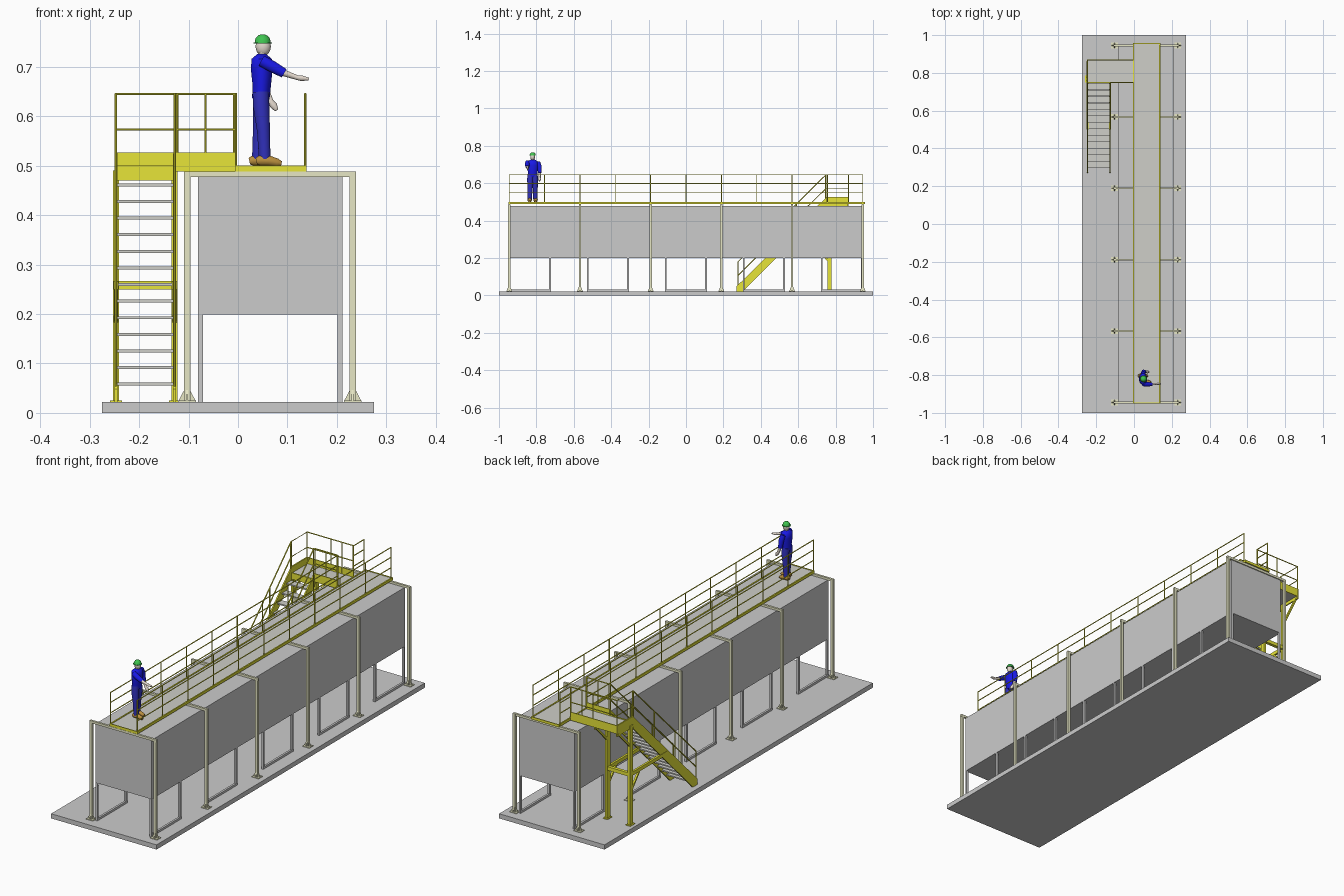
import bpy, bmesh, math
from mathutils import Vector, Matrix

if "Cube" in bpy.data.objects:
    bpy.data.objects.remove(bpy.data.objects["Cube"])


def material(name, rgb):
    m = bpy.data.materials.new(name)
    m.diffuse_color = (*rgb, 1)
    m.use_nodes = True
    m.node_tree.nodes["Principled BSDF"].inputs["Base Color"].default_value = m.diffuse_color
    return m


YELLOW = material("yellow", (0.80, 0.78, 0.04))
PALE = material("pale_yellow", (0.80, 0.80, 0.56))
GRATE = material("grating_grey", (0.62, 0.62, 0.58))
SHIRT = material("blue", (0.01, 0.01, 0.80))
NAVY = material("navy", (0.03, 0.03, 0.50))
SKIN = material("skin", (0.78, 0.70, 0.62))
BROWN = material("brown", (0.50, 0.28, 0.05))
GREEN = material("green", (0.05, 0.55, 0.08))


def box(bm, x0, x1, y0, y1, z0, z1):
    m = Matrix.Translation(((x0 + x1) / 2, (y0 + y1) / 2, (z0 + z1) / 2))
    m = m @ Matrix.Diagonal((x1 - x0, y1 - y0, z1 - z0, 1))
    bmesh.ops.create_cube(bm, size=1, matrix=m)


def tube(bm, pts, radii, n=8, flat=1.0):
    """Tapered tube through pts; flat squashes the section sideways to x."""
    pts = [Vector(p) for p in pts]
    if not isinstance(radii, (list, tuple)):
        radii = [radii] * len(pts)
    rings = []
    for i, p in enumerate(pts):
        t = (pts[min(i + 1, len(pts) - 1)] - pts[max(i - 1, 0)]).normalized()
        u = t.cross((0, 1, 0)) if abs(t.y) < 0.9 else t.cross((0, 0, 1))
        u.normalize()
        v = t.cross(u)
        rings.append([bm.verts.new(p + radii[i] * (flat * u * math.cos(a) + v * math.sin(a)))
                      for a in (2 * math.pi * (k + 0.5) / n for k in range(n))])
    for a, b in zip(rings, rings[1:]):
        for k in range(n):
            bm.faces.new((a[k], a[(k + 1) % n], b[(k + 1) % n], b[k]))
    bm.faces.new(rings[0])
    bm.faces.new(rings[-1])


def plate(bm, profile, axis, c, half):
    """Extrude a 2D profile, (a, z), to a plate across x or y, centred on c."""
    def at(a, z, o):
        return (c + o, a, z) if axis == "x" else (a, c + o, z)
    f = bm.faces.new([bm.verts.new(at(a, z, -half)) for a, z in profile])
    g = bmesh.ops.extrude_face_region(bm, geom=[f])["geom"]
    d = Vector((2 * half, 0, 0) if axis == "x" else (0, 2 * half, 0))
    bmesh.ops.translate(bm, vec=d, verts=[v for v in g if isinstance(v, bmesh.types.BMVert)])


def finish(name, bm, mat=None, smooth=False):
    bmesh.ops.recalc_face_normals(bm, faces=bm.faces)
    me = bpy.data.meshes.new(name)
    bm.to_mesh(me)
    bm.free()
    ob = bpy.data.objects.new(name, me)
    bpy.context.collection.objects.link(ob)
    if mat:
        me.materials.append(mat)
    if smooth:
        bpy.ops.object.select_all(action="DESELECT")
        ob.select_set(True)
        bpy.context.view_layer.objects.active = ob
        bpy.ops.object.shade_smooth_by_angle(angle=math.radians(50))
    return ob


# base slab and tank body
bm = bmesh.new()
box(bm, -0.275, 0.275, -1, 1, 0, 0.022)
finish("base_slab", bm)
bm = bmesh.new()
box(bm, -0.081, 0.211, -0.945, 0.945, 0.199, 0.478)
finish("tank_body", bm)

# U-shaped support frames under the tank
bm = bmesh.new()
for i in range(5):
    y = -0.947 + i * 0.417
    for x in (-0.081, 0.201):
        for yy in (y, y + 0.214):
            box(bm, x, x + 0.01, yy, yy + 0.01, 0.022, 0.2)
        box(bm, x, x + 0.01, y + 0.01, y + 0.214, 0.022, 0.032)
finish("tank_legs", bm)

# portal frames: posts, cross beams, foot plates and gussets
bays = [-0.945 + i * 0.378 for i in range(6)]
bm = bmesh.new()
for y in bays:
    box(bm, -0.109, 0.239, y - 0.005, y + 0.005, 0.477, 0.488)
    for x in (-0.103, 0.232):
        box(bm, x - 0.0065, x + 0.0065, y - 0.006, y + 0.006, 0.022, 0.487)
        box(bm, x - 0.018, x + 0.018, y - 0.015, y + 0.015, 0.022, 0.025)
        for axis, a, c, w in (("y", x, y, 0.017), ("x", y, x, 0.014)):
            plate(bm, [(a - w, 0.025), (a + w, 0.025), (a + 0.006, 0.046), (a - 0.006, 0.046)],
                  axis, c, 0.002)
finish("portal_frames", bm, PALE)

# walkway deck and edge beams
bm = bmesh.new()
box(bm, 0, 0.133, -0.945, 0.953, 0.49, 0.497)
box(bm, -0.247, -0.005, 0.752, 0.866, 0.49, 0.497)
finish("walkway_deck", bm, GRATE)
bm = bmesh.new()
for x in (-0.006, 0.133):
    box(bm, x, x + 0.006, -0.949, 0.957, 0.488, 0.5)
for y in (-0.949, 0.953):
    box(bm, 0, 0.133, y, y + 0.004, 0.488, 0.5)
finish("walkway_edge_beams", bm, YELLOW)

# walkway guard rails, left side open at the stair landing
R = 0.0024
bm = bmesh.new()
for x, runs in ((0.136, [(-0.945, 0.945)]), (-0.004, [(-0.945, 0.75), (0.868, 0.945)])):
    for a, b in runs:
        for z in (0.549, 0.598, 0.645):
            tube(bm, [(x, a, z), (x, b, z)], R)
        ys = [-0.945 + i * 0.189 for i in range(11)]
        for y in {a, b, *[v for v in ys if a < v < b - 0.02]}:
            tube(bm, [(x, y, 0.49), (x, y, 0.646)], R)
finish("walkway_rails", bm, YELLOW)

# landing: beams, toe plates, legs, braces
XL, XR = -0.247, -0.128
bm = bmesh.new()
box(bm, XL - 0.003, XL + 0.003, 0.745, 0.87, 0.475, 0.527)
box(bm, XL, -0.006, 0.866, 0.87, 0.488, 0.527)
box(bm, XR, -0.006, 0.748, 0.752, 0.488, 0.527)
box(bm, XL, XR, 0.746, 0.752, 0.47, 0.5)
box(bm, XR - 0.003, XR + 0.003, 0.752, 0.866, 0.475, 0.49)
for x in (XL, XR):
    box(bm, x - 0.006, x + 0.006, 0.756, 0.779, 0.022, 0.49)
    box(bm, x - 0.012, x + 0.012, 0.75, 0.785, 0.022, 0.025)
    box(bm, x - 0.005, x + 0.005, 0.5, 0.757, 0.25, 0.267)
    tube(bm, [(x, 0.768, 0.39), (x, 0.86, 0.485)], 0.006, 4)
    tube(bm, [(x, 0.70, 0.255), (x, 0.768, 0.175)], 0.006, 4)
box(bm, XL, XR, 0.76, 0.775, 0.25, 0.267)
finish("landing_frame", bm, YELLOW)

# landing rails
bm = bmesh.new()
for z in (0.573, 0.645):
    tube(bm, [(XR + 0.005, 0.75, z), (-0.006, 0.75, z)], R)
    tube(bm, [(XL, 0.75, z), (XL, 0.868, z), (-0.006, 0.868, z)], R)
for x, y in ((XR + 0.005, 0.75), (-0.066, 0.75), (-0.008, 0.75), (XL, 0.75), (XL, 0.868),
             (XR + 0.005, 0.868), (-0.066, 0.868), (-0.008, 0.868)):
    tube(bm, [(x, y, 0.49), (x, y, 0.646)], R)
finish("landing_rails", bm, YELLOW)

# stair stringers with handrails
bm = bmesh.new()
for x in (XL, XR):
    plate(bm, [(0.27, 0.022), (0.305, 0.022), (0.75, 0.468), (0.75, 0.525), (0.27, 0.048)],
          "x", x, 0.003)
    tube(bm, [(x, 0.278, 0.035), (x, 0.278, 0.18), (x, 0.748, 0.645)], 0.0028)
    tube(bm, [(x, 0.278, 0.107), (x, 0.748, 0.572)], 0.0028)
    for y in (0.435, 0.59, 0.746):
        z = 0.18 + (y - 0.278) * 0.989
        tube(bm, [(x, y, z - 0.14), (x, y, z)], 0.0028)
finish("stair_stringers_and_handrails", bm, YELLOW)

# stair treads
bm = bmesh.new()
for i in range(13):
    z, y = 0.058 + i * 0.0336, 0.297 + i * 0.0345
    box(bm, XL + 0.003, XR - 0.003, y, y + 0.034, z - 0.003, z + 0.003)
finish("stair_treads", bm, GRATE)

# worker facing +x, one arm pointing
X, Y = 0.048, -0.82
bm = bmesh.new()
tube(bm, [(X - 0.002, Y, 0.635), (X, Y, 0.66), (X, Y, 0.695), (X, Y, 0.716), (X, Y, 0.726)],
     [0.025, 0.026, 0.031, 0.029, 0.012], 16, 0.72)
tube(bm, [(X, Y - 0.027, 0.712), (X + 0.022, Y - 0.029, 0.70), (X + 0.045, Y - 0.028, 0.687)],
     [0.012, 0.012, 0.010], 12)
tube(bm, [(X, Y + 0.028, 0.713), (X + 0.003, Y + 0.037, 0.69), (X + 0.007, Y + 0.038, 0.655)],
     [0.012, 0.012, 0.010], 12)
finish("worker_shirt", bm, SHIRT, True)

bm = bmesh.new()
for s, dx in ((-1, 0.006), (1, -0.008)):
    tube(bm, [(X - 0.002, Y + s * 0.010, 0.648), (X - 0.001, Y + s * 0.013, 0.62),
              (X + dx * 0.6, Y + s * 0.014, 0.57), (X + dx, Y + s * 0.015, 0.513)],
         [0.017, 0.017, 0.0135, 0.012], 12)
finish("worker_trousers", bm, NAVY, True)

bm = bmesh.new()
for s, dx in ((-1, 0.006), (1, -0.008)):
    x, y = X + dx, Y + s * 0.016
    tube(bm, [(x - 0.017, y, 0.509), (x - 0.008, y, 0.511), (x + 0.008, y, 0.510),
              (x + 0.025, y, 0.506), (x + 0.034, y, 0.504)],
         [0.007, 0.012, 0.011, 0.009, 0.005], 10)
finish("worker_boots", bm, BROWN, True)

bm = bmesh.new()
tube(bm, [(X, Y, 0.718), (X + 0.002, Y, 0.733)], 0.009, 12)
bmesh.ops.create_uvsphere(bm, u_segments=16, v_segments=10, radius=1, matrix=Matrix.Translation(
    (X + 0.003, Y, 0.741)) @ Matrix.Diagonal((0.0155, 0.0125, 0.019, 1)))
tube(bm, [(X + 0.043, Y - 0.028, 0.688), (X + 0.072, Y - 0.026, 0.678), (X + 0.08, Y - 0.026, 0.677),
          (X + 0.095, Y - 0.025, 0.675)], [0.007, 0.005, 0.006, 0.003], 10)
tube(bm, [(X + 0.006, Y + 0.038, 0.66), (X + 0.018, Y + 0.038, 0.63), (X + 0.024, Y + 0.037, 0.622),
          (X + 0.03, Y + 0.036, 0.612)], [0.007, 0.006, 0.008, 0.004], 10)
finish("worker_skin", bm, SKIN, True)

# hard hat with brim
bm = bmesh.new()
tube(bm, [(X + 0.002, Y, 0.747), (X + 0.002, Y, 0.749), (X + 0.002, Y, 0.7492), (X + 0.002, Y, 0.757),
          (X + 0.002, Y, 0.763), (X + 0.002, Y, 0.7655)], [0.019, 0.019, 0.0165, 0.015, 0.010, 0.004], 16)
finish("worker_helmet", bm, GREEN, True)
